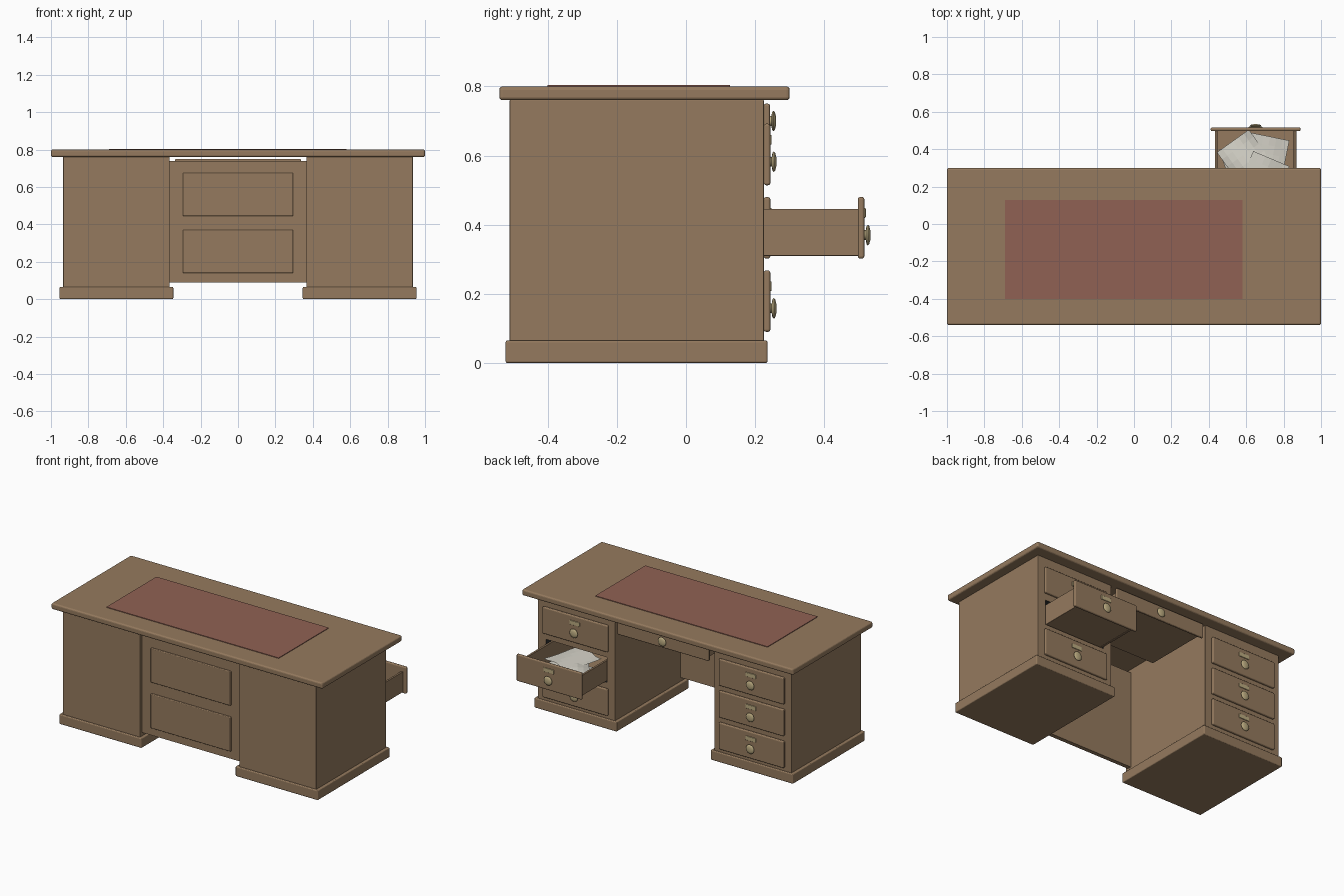
import bpy, bmesh, math, random
from mathutils import Matrix, Vector

if "Cube" in bpy.data.objects:
    bpy.data.objects.remove(bpy.data.objects["Cube"])

random.seed(4)


def material(name, rgb):
    m = bpy.data.materials.new(name)
    m.diffuse_color = (*rgb, 1)
    m.use_nodes = True
    m.node_tree.nodes["Principled BSDF"].inputs["Base Color"].default_value = m.diffuse_color
    return m


WOOD = material("wood", (0.30, 0.195, 0.112))
LEATHER = material("leather", (0.28, 0.12, 0.088))
BRASS = material("brass", (0.50, 0.41, 0.22))
PAPER = material("paper", (0.66, 0.64, 0.57))
DARK = material("dark_interior", (0.03, 0.032, 0.034))


def finish(bm, name, mat):
    me = bpy.data.meshes.new(name)
    bmesh.ops.recalc_face_normals(bm, faces=bm.faces)
    bm.to_mesh(me)
    bm.free()
    me.materials.append(mat)
    ob = bpy.data.objects.new(name, me)
    bpy.context.collection.objects.link(ob)
    return ob


def box(name, x, y, z, bevel=0.0, mat=WOOD):
    """Box from (min, max) ranges with rounded edges."""
    bm = bmesh.new()
    bmesh.ops.create_cube(bm, size=1)
    for v in bm.verts:
        v.co = [r[0] if c < 0 else r[1] for c, r in zip(v.co, (x, y, z))]
    if bevel:
        bmesh.ops.bevel(bm, geom=bm.edges[:], offset=bevel, segments=3,
                        profile=0.5, affect='EDGES')
    return finish(bm, name, mat)


def knob(name, x, y, z):
    """Turned round pull, revolved about the y axis."""
    profile = [(0, 0), (0.014, 0), (0.014, 0.006), (0.026, 0.008),
               (0.030, 0.012), (0.026, 0.016), (0.015, 0.019), (0, 0.020)]
    bm = bmesh.new()
    vs = [bm.verts.new((r, h, 0)) for r, h in profile]
    es = [bm.edges.new(p) for p in zip(vs, vs[1:])]
    bmesh.ops.spin(bm, geom=vs + es, cent=(0, 0, 0), axis=(0, 1, 0),
                   angle=math.tau, steps=24, use_duplicate=False)
    bmesh.ops.remove_doubles(bm, verts=bm.verts, dist=1e-5)
    bmesh.ops.translate(bm, verts=bm.verts, vec=(x, y, z))
    ob = finish(bm, name, BRASS)
    bpy.ops.object.select_all(action='DESELECT')
    ob.select_set(True)
    bpy.context.view_layer.objects.active = ob
    bpy.ops.object.shade_smooth_by_angle(angle=math.radians(40))


def drawer_front(name, cx, z0, y0=0.225):
    """Pedestal drawer front with a label plate and a knob."""
    box(name + "_front", (cx - 0.24, cx + 0.24), (y0, y0 + 0.019),
        (z0, z0 + 0.178), 0.007)
    yf = y0 + 0.017
    box(name + "_plate", (cx - 0.038, cx + 0.038), (yf, yf + 0.006),
        (z0 + 0.118, z0 + 0.146), 0.0025, BRASS)
    knob(name + "_knob", cx, yf, z0 + 0.068)


# Desk top with leather inlay
box("desk_top", (-1, 1), (-0.54, 0.30), (0.76, 0.80), 0.010)
box("leather_inlay", (-0.69, 0.58), (-0.40, 0.127), (0.79, 0.804), 0, LEATHER)

# Pedestals, plinths and their drawers
DRAWER_Z = (0.09, 0.302, 0.514)
for side, s in (("right", 1), ("left", -1)):
    cx = 0.65 * s
    ped = box(side + "_pedestal", (cx - 0.285, cx + 0.285), (-0.51, 0.225),
              (0.06, 0.762), 0.003)
    box(side + "_plinth", (cx - 0.304, cx + 0.304), (-0.522, 0.236),
        (0, 0.065), 0.006)
    for i, z0 in enumerate(DRAWER_Z):
        pulled = s == 1 and i == 1
        drawer_front(f"{side}_drawer_{i + 1}", cx, z0, 0.497 if pulled else 0.225)
    if s == 1:
        # Hollow behind the pulled-out drawer
        cutter = box("cavity_cutter", (0.425, 0.875), (-0.45, 0.3),
                     (0.305, 0.472), 0, DARK)
        cutter.hide_render = True
        cutter.hide_set(True)
        ped.data.materials.append(DARK)
        mod = ped.modifiers.new("cavity", 'BOOLEAN')
        mod.operation = 'DIFFERENCE'
        mod.object = cutter
        mod.solver = 'EXACT'
        mod.material_mode = 'TRANSFER'

# Open drawer box
for name, x in (("inner", (0.432, 0.446)), ("outer", (0.854, 0.868))):
    box(f"open_drawer_{name}_side", x, (-0.18, 0.5), (0.31, 0.446), 0.002)
box("open_drawer_bottom", (0.44, 0.86), (-0.18, 0.5), (0.312, 0.324))
box("open_drawer_back", (0.44, 0.86), (-0.18, -0.166), (0.32, 0.446))

# Loose, slightly curled papers in the open drawer
for i, (x, y, z, turn) in enumerate([(0.60, 0.30, 0.345, 0.35),
                                     (0.70, 0.33, 0.365, -0.20),
                                     (0.61, 0.33, 0.385, 0.62),
                                     (0.68, 0.22, 0.400, -0.40)]):
    bm = bmesh.new()
    bmesh.ops.create_grid(bm, x_segments=6, y_segments=6, size=0.5)
    ph = random.uniform(0, 6)
    for v in bm.verts:
        v.co = Vector((v.co.x * 0.21, v.co.y * 0.28,
                       0.012 * math.sin(5 * v.co.x + 3 * v.co.y + ph)))
    bm.transform(Matrix.Translation((x, y, z)) @ Matrix.Rotation(turn, 4, 'Z'))
    finish(bm, f"paper_sheet_{i + 1}", PAPER)

# Centre drawer above the knee hole
box("centre_drawer_front", (-0.337, 0.337), (0.225, 0.243), (0.655, 0.75), 0.006)
box("centre_drawer_body", (-0.315, 0.315), (-0.20, 0.23), (0.668, 0.738))
knob("centre_drawer_knob", 0, 0.241, 0.70)

# Modesty panel with two raised fields
box("modesty_panel", (-0.37, 0.37), (-0.492, -0.465), (0.09, 0.738))
for name, z in (("lower", (0.14, 0.37)), ("upper", (0.445, 0.675))):
    box(f"{name}_raised_panel", (-0.295, 0.295), (-0.501, -0.48), z, 0.005)
